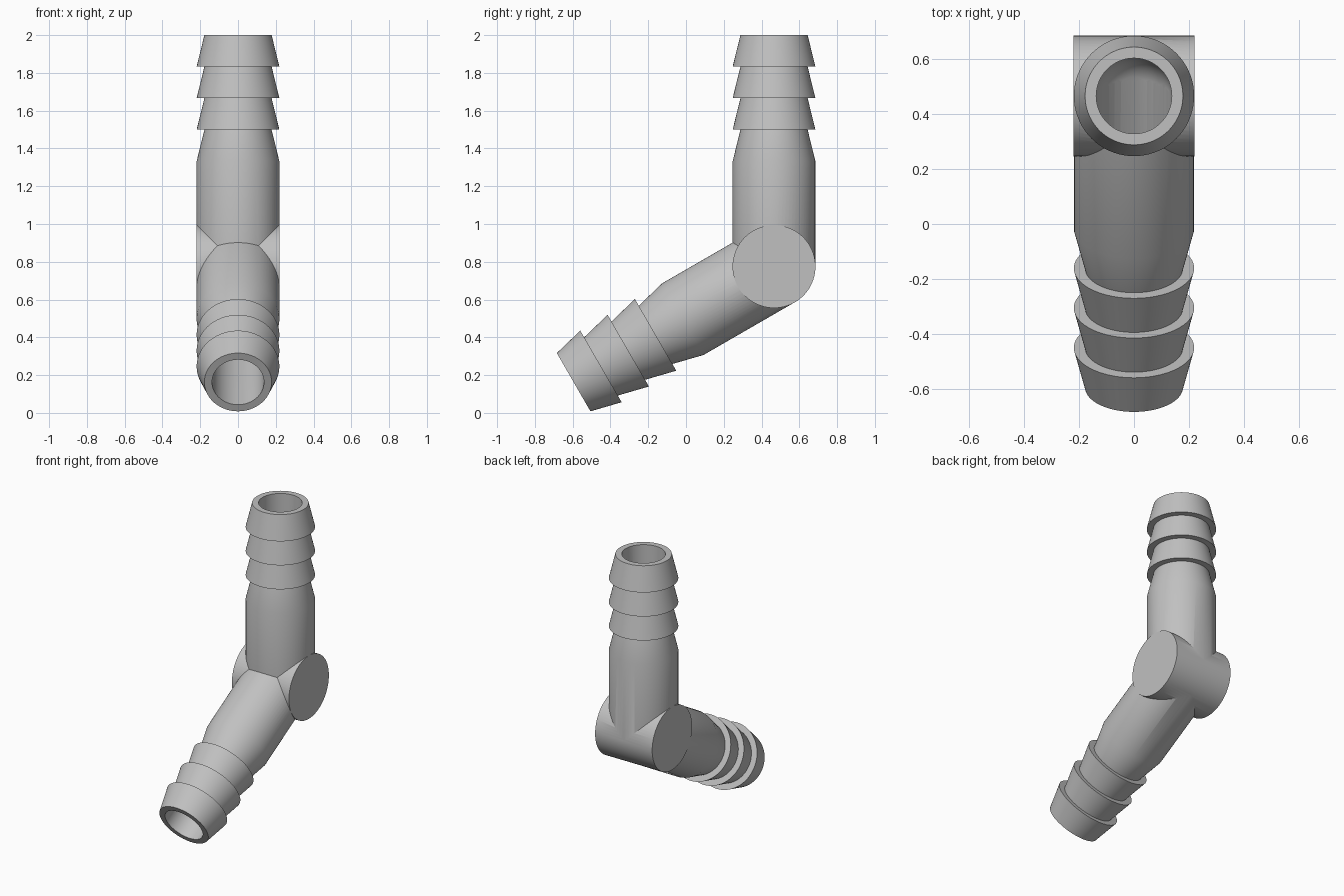
import bpy
import bmesh
import math
from mathutils import Matrix, Vector

old = bpy.data.objects.get("Cube")
if old:
    bpy.data.objects.remove(old, do_unlink=True)

SIDES = 72
HUB_R, TIP_R, BORE_R = 0.219, 0.178, 0.1375
LENGTH, BARB_START = 1.225, 0.557
CENTRE = Vector((0, 0.466, 0.775))

grey = bpy.data.materials.new("grey plastic")
grey.use_nodes = True
colour = (0.53, 0.53, 0.53, 1)
grey.diffuse_color = colour
grey.node_tree.nodes["Principled BSDF"].inputs["Base Color"].default_value = colour


def make_object(name, bm, angle=0.0):
    """Turn a bmesh into an object at the elbow, tilted about x."""
    bmesh.ops.recalc_face_normals(bm, faces=bm.faces)
    mesh = bpy.data.meshes.new(name)
    bm.to_mesh(mesh)
    bm.free()
    mesh.transform(Matrix.Translation(CENTRE) @ Matrix.Rotation(angle, 4, "X"))
    mesh.materials.append(grey)
    obj = bpy.data.objects.new(name, mesh)
    bpy.context.collection.objects.link(obj)
    return obj


def revolve(name, profile, angle=0.0):
    """Solid of revolution from (radius, height) pairs, capped at both ends."""
    bm = bmesh.new()
    rings = []
    for radius, height in profile:
        rings.append([bm.verts.new((radius * math.cos(math.tau * i / SIDES),
                                    radius * math.sin(math.tau * i / SIDES), height))
                      for i in range(SIDES)])
    for low, high in zip(rings, rings[1:]):
        for i in range(SIDES):
            j = (i + 1) % SIDES
            bm.faces.new((low[i], low[j], high[j], high[i]))
    bm.faces.new(rings[0][::-1])
    bm.faces.new(rings[-1])
    return make_object(name, bm, angle)


def combine(target, other, operation):
    mod = target.modifiers.new(operation.lower(), "BOOLEAN")
    mod.operation = operation
    mod.solver = "EXACT"
    mod.object = other
    bpy.context.view_layer.objects.active = target
    bpy.ops.object.modifier_apply(modifier=mod.name)
    bpy.data.objects.remove(other, do_unlink=True)


# Barbed arm profile: plain pipe, neck, then three barbs
step = (LENGTH - BARB_START) / 4
arm_profile = [(HUB_R, 0), (HUB_R, BARB_START)]
for n in range(1, 4):
    height = BARB_START + n * step
    arm_profile += [(TIP_R, height), (HUB_R, height)]
arm_profile.append((TIP_R, LENGTH))
bore_profile = [(BORE_R, 0), (BORE_R, LENGTH + 0.1)]
bend = math.radians(120)

# Cross cylinder at the elbow
bm = bmesh.new()
bmesh.ops.create_cone(bm, cap_ends=True, segments=SIDES, radius1=HUB_R + 0.0005,
                      radius2=HUB_R + 0.0005, depth=2 * HUB_R + 0.001,
                      matrix=Matrix.Rotation(math.pi / 2, 4, "Y"))
fitting = make_object("elbow_hose_fitting", bm)

# Upright arm and forward arm
for name, angle in (("upright_arm", 0), ("forward_arm", bend)):
    combine(fitting, revolve(name, arm_profile, angle), "UNION")

# Hollow passage through both arms with a rounded corner
for name, angle in (("upright_bore", 0), ("forward_bore", bend)):
    combine(fitting, revolve(name, bore_profile, angle), "DIFFERENCE")
bm = bmesh.new()
bmesh.ops.create_uvsphere(bm, u_segments=48, v_segments=24, radius=BORE_R + 0.001)
combine(fitting, make_object("corner_bore", bm), "DIFFERENCE")

# Smooth shading with sharp edges kept
bpy.ops.object.select_all(action="DESELECT")
fitting.select_set(True)
bpy.context.view_layer.objects.active = fitting
bpy.ops.object.shade_smooth_by_angle(angle=math.radians(25))
